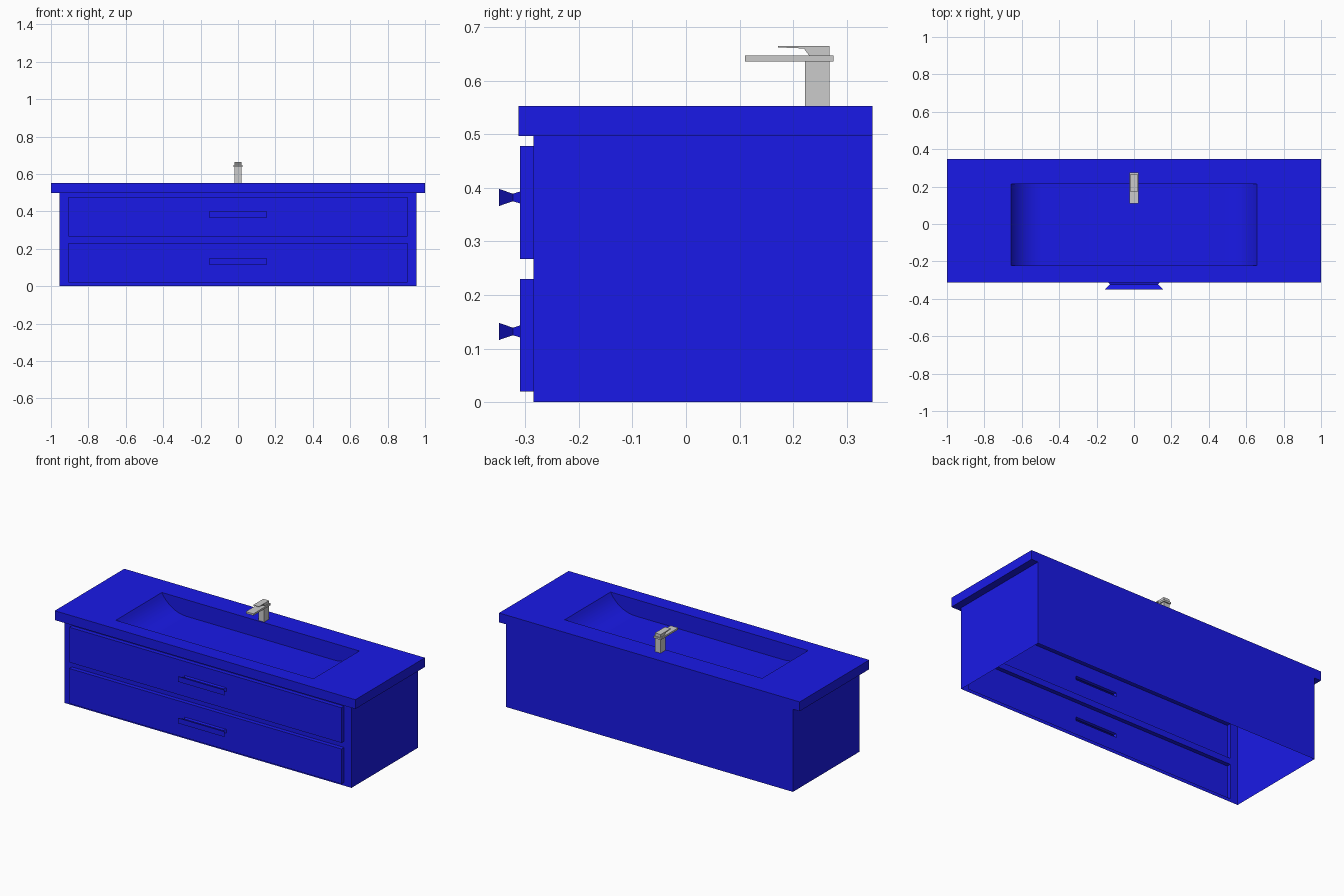
import bpy, bmesh, math

if "Cube" in bpy.data.objects:
    bpy.data.objects.remove(bpy.data.objects["Cube"])

blue = bpy.data.materials.new("blue")
blue.diffuse_color = (0.01, 0.01, 0.8, 1)
blue.use_nodes = True
blue.node_tree.nodes["Principled BSDF"].inputs["Base Color"].default_value = blue.diffuse_color


def finish(name, bm, mat=None, flip=False):
    bmesh.ops.remove_doubles(bm, verts=bm.verts, dist=1e-5)
    bmesh.ops.recalc_face_normals(bm, faces=bm.faces)
    if flip:
        bmesh.ops.reverse_faces(bm, faces=bm.faces)
    me = bpy.data.meshes.new(name)
    bm.to_mesh(me)
    bm.free()
    ob = bpy.data.objects.new(name, me)
    bpy.context.collection.objects.link(ob)
    if mat:
        me.materials.append(mat)
    return ob


def rect_xz(hx, z0, z1, y):
    return [(-hx, y, z0), (hx, y, z0), (hx, y, z1), (-hx, y, z1)]


def rect_xy(hx, y0, y1, z):
    return [(-hx, y0, z), (hx, y0, z), (hx, y1, z), (-hx, y1, z)]


def loft(name, rings, mat=None, cap_start=False, cap_end=False):
    bm = bmesh.new()
    vs = [[bm.verts.new(p) for p in r] for r in rings]
    for a, b in zip(vs, vs[1:]):
        n = len(a)
        for i in range(n):
            bm.faces.new((a[i], a[(i + 1) % n], b[(i + 1) % n], b[i]))
    if cap_start:
        bm.faces.new(vs[0])
    if cap_end:
        bm.faces.new(vs[-1])
    return finish(name, bm, mat)


FRONT, BACK, TOP = -0.285, 0.348, 0.553
drawers = {"lower_drawer": (0.02, 0.23), "upper_drawer": (0.267, 0.478)}

# Cabinet shell: open below, front frame with two drawer openings
bm = bmesh.new()
xs = [-0.955, -0.905, 0.905, 0.955]
zs = [0, 0.02, 0.23, 0.267, 0.478, 0.497]
for i in range(3):
    for j in range(5):
        if i == 1 and j in (1, 3):
            continue
        bm.faces.new([bm.verts.new((x, FRONT, z)) for x, z in (
            (xs[i], zs[j]), (xs[i + 1], zs[j]), (xs[i + 1], zs[j + 1]), (xs[i], zs[j + 1]))])
for j in range(5):
    a, b = zs[j], zs[j + 1]
    for x in (-0.955, 0.955):
        bm.faces.new([bm.verts.new(p) for p in (
            (x, FRONT, a), (x, BACK, a), (x, BACK, b), (x, FRONT, b))])
    bm.faces.new([bm.verts.new(p) for p in rect_xz(0.955, a, b, BACK)])
finish("cabinet", bm, blue)

# Hollow drawer fronts, each drawn out into a flared handle
for name, (z0, z1) in drawers.items():
    c = 0.132 if z0 < 0.1 else 0.382
    handle = [rect_xz(hx, c - h, c + h, y) for hx, h, y in (
        (0.14, 0.011, -0.31), (0.128, 0.007, -0.323), (0.155, 0.016, -0.349))]
    loft(name, [rect_xz(0.905, z0, z1, FRONT), rect_xz(0.905, z0, z1, -0.31)] + handle,
         blue, cap_end=True)

# Countertop with basin opening
bx, by0, by1 = 0.657, -0.222, 0.215
loft("countertop", [rect_xy(0.955, FRONT, BACK, 0.497), rect_xy(1, -0.313, BACK, 0.497),
                    rect_xy(1, -0.313, BACK, TOP), rect_xy(bx, by0, by1, TOP)], blue)

# Basin: flat floor with curved ends, straight front and back walls
depth, run = 0.1, 0.165
t = 2 * math.atan(depth / run)
r = run / math.sin(t)
arc = [(bx - run + r * math.sin(t * k / 10), TOP - depth + r * (1 - math.cos(t * k / 10)))
       for k in range(11)]
profile = [(-x, z) for x, z in reversed(arc)] + arc
bm = bmesh.new()
f = [bm.verts.new((x, by0, z)) for x, z in profile]
b = [bm.verts.new((x, by1, z)) for x, z in profile]
for i in range(len(f) - 1):
    bm.faces.new((f[i], f[i + 1], b[i + 1], b[i]))
bm.faces.new(f)
bm.faces.new(b)
basin = finish("basin", bm, blue, flip=True)
bpy.context.view_layer.objects.active = basin
basin.select_set(True)
bpy.ops.object.shade_smooth_by_angle(angle=math.radians(30))

# Tap: post, flat spout and lever
loft("tap_post", [rect_xy(0.019, 0.222, 0.268, TOP), rect_xy(0.019, 0.222, 0.268, 0.64)],
     None, True, True)
loft("tap_spout", [rect_xy(0.025, 0.11, 0.275, 0.636), rect_xy(0.025, 0.11, 0.275, 0.647)],
     None, True, True)
lever = [(0.268, 0.645), (0.268, 0.665), (0.172, 0.665), (0.172, 0.662), (0.22, 0.66), (0.231, 0.645)]
loft("tap_lever", [[(s, y, z) for y, z in lever] for s in (-0.019, 0.019)], None, True, True)
